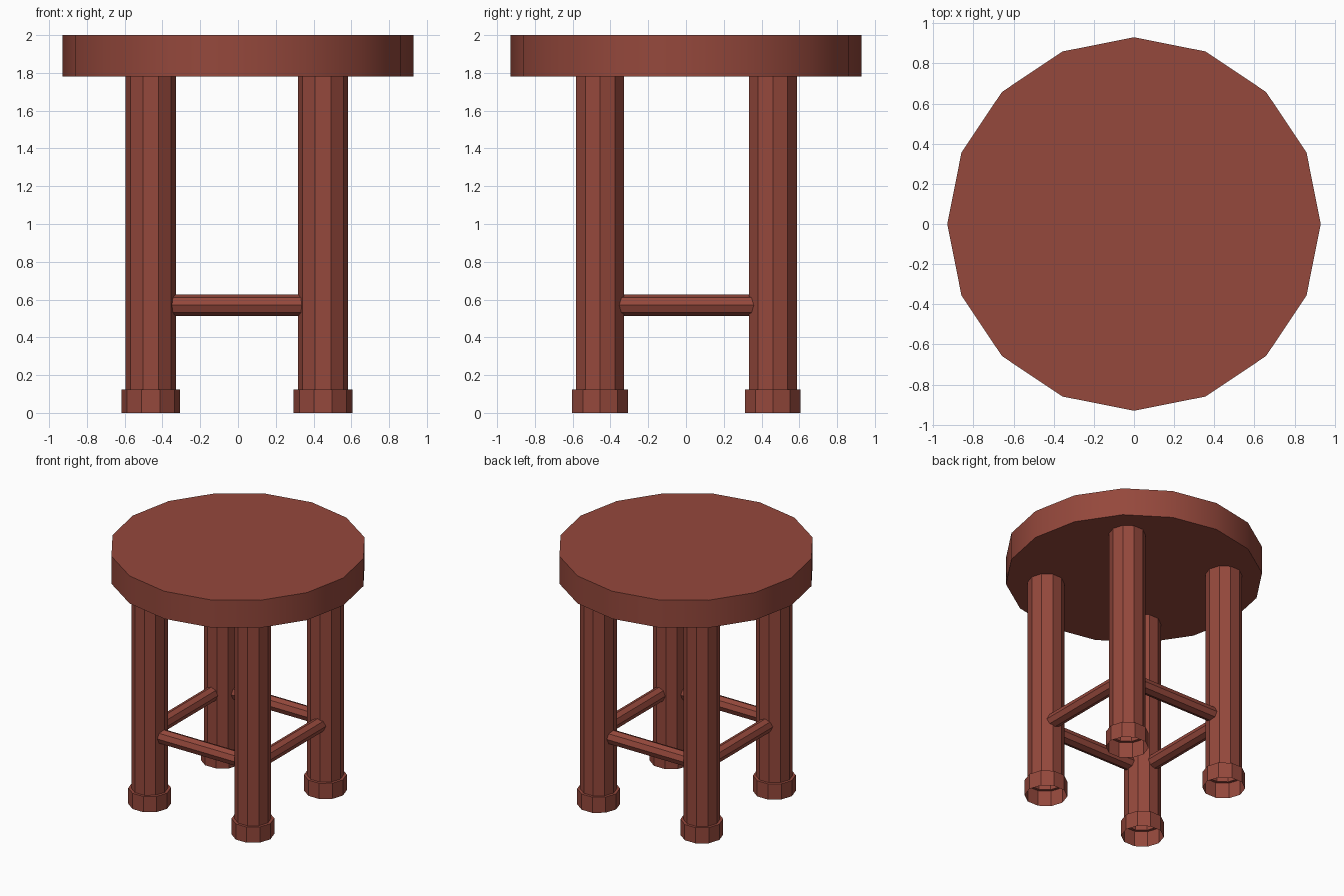
import bpy, bmesh, math

if "Cube" in bpy.data.objects:
    bpy.data.objects.remove(bpy.data.objects["Cube"])

wood = bpy.data.materials.new("red_wood")
wood.diffuse_color = (0.30, 0.065, 0.045, 1)
wood.use_nodes = True
wood.node_tree.nodes["Principled BSDF"].inputs["Base Color"].default_value = wood.diffuse_color


def lathe(name, profile, sides, loc=(0, 0, 0), rot=(0, 0, 0), caps=False):
    """Spin a (radius, height) profile, listed from bottom to top, around z."""
    bm = bmesh.new()
    rings = []
    for r, z in profile:
        angles = [2 * math.pi * i / sides for i in range(sides)]
        rings.append([bm.verts.new((r * math.cos(a), r * math.sin(a), z)) for a in angles])
    for lo, hi in zip(rings, rings[1:]):
        for i in range(sides):
            j = (i + 1) % sides
            bm.faces.new((lo[i], lo[j], hi[j], hi[i]))
    if caps:
        bm.faces.new(rings[0][::-1])
        bm.faces.new(rings[-1])
    mesh = bpy.data.meshes.new(name)
    bm.to_mesh(mesh)
    bm.free()
    mesh.materials.append(wood)
    ob = bpy.data.objects.new(name, mesh)
    ob.location, ob.rotation_euler = loc, rot
    bpy.context.collection.objects.link(ob)
    return ob


# Round seat with a softly shaded rim
seat = lathe("seat", [(0.93, 1.78), (0.93, 2.0)], 16, caps=True)
bpy.context.view_layer.objects.active = seat
seat.select_set(True)
bpy.ops.object.shade_smooth_by_angle(angle=math.radians(30))

# Hollow ten-sided legs flaring into open foot collars
leg_profile = [(0.155, 0), (0.155, 0.125), (0.133, 0.125), (0.133, 1.78)]
for side, x in (("left", -0.462), ("right", 0.45)):
    for end, y in (("front", -0.455), ("back", 0.46)):
        lathe(f"{end}_{side}_leg", leg_profile, 10, (x, y, 0))

# Eight-sided stretchers between neighbouring legs
z, quarter = 0.57, math.pi / 2
bar = [(0.056, -0.38), (0.056, 0.38)]
for name, s in (("front", -1), ("back", 1)):
    lathe(f"{name}_stretcher", bar, 8, (0, s * 0.463, z), (0, quarter, 0), caps=True)
for name, s in (("left", -1), ("right", 1)):
    lathe(f"{name}_stretcher", bar, 8, (s * 0.47, 0, z), (quarter, 0, 0), caps=True)
